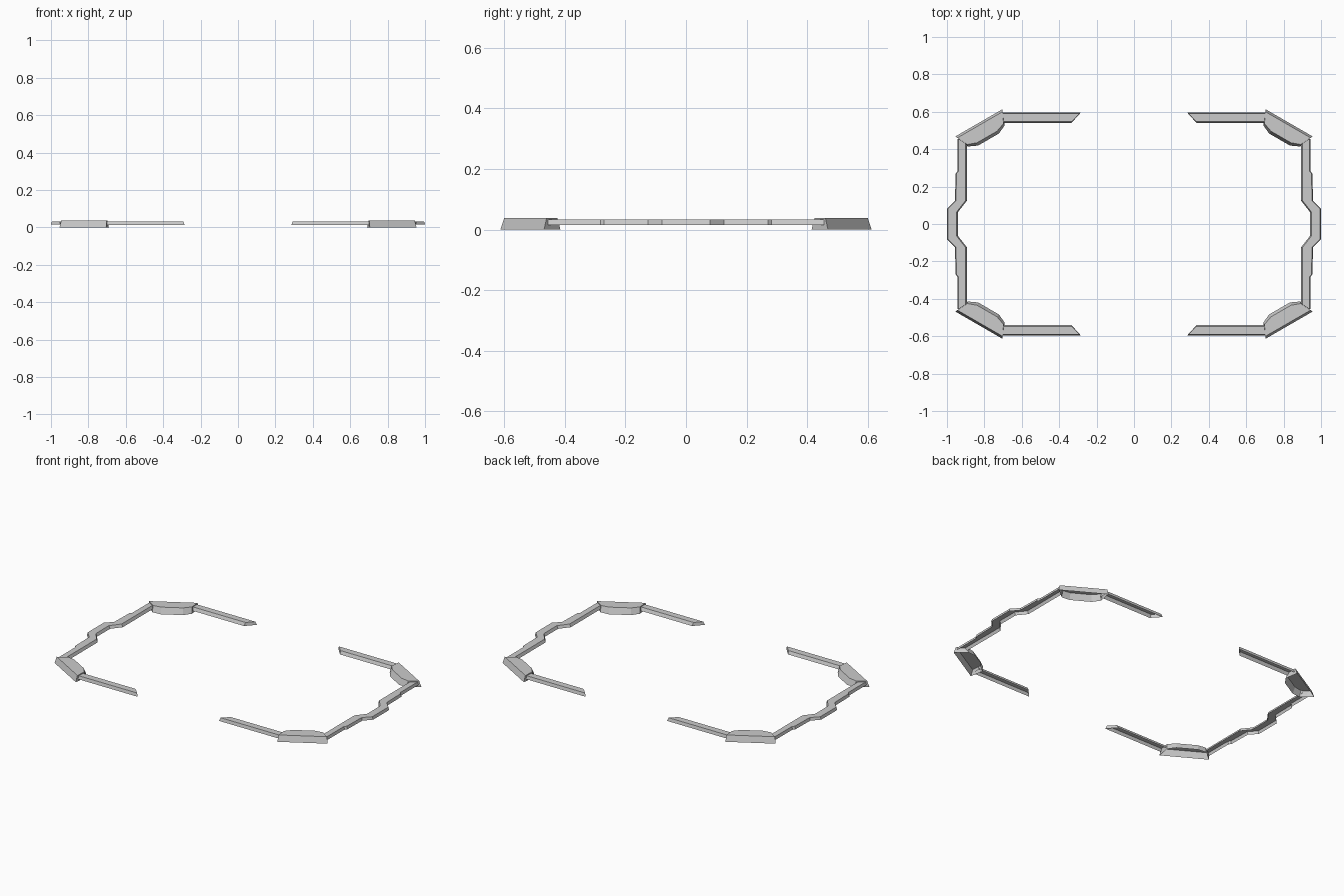
import bpy, bmesh
from math import sqrt

if "Cube" in bpy.data.objects:
    bpy.data.objects.remove(bpy.data.objects["Cube"])


def shell(name, bottom, top, z0, z1, sx=1, sy=1):
    """Open-bottomed cover: sloped walls between two outlines, plus a flat top."""
    bm = bmesh.new()
    lo = [bm.verts.new((x * sx, y * sy, z0)) for x, y in bottom]
    hi = [bm.verts.new((x * sx, y * sy, z1)) for x, y in top]
    n = len(lo)
    for i in range(n):
        j = (i + 1) % n
        bm.faces.new((lo[i], lo[j], hi[j], hi[i]))
    cap = bm.faces.new(hi)
    bmesh.ops.recalc_face_normals(bm, faces=bm.faces[:])
    cap.normal_update()
    if cap.normal.z < 0:
        bmesh.ops.reverse_faces(bm, faces=bm.faces[:])
    mesh = bpy.data.meshes.new(name)
    bm.to_mesh(mesh)
    bm.free()
    obj = bpy.data.objects.new(name, mesh)
    bpy.context.collection.objects.link(obj)


def corner_outline(half):
    """Symmetric outline (along, out) turned onto the 30 degree corner axis."""
    pts = half + [(-a, n) for a, n in reversed(half)]
    c, s = sqrt(3) / 2, 0.5
    return [((a + 0.448) * c + n * s, -(a + 0.448) * s + n * c) for a, n in pts]


# Corner covers
corner_lo = corner_outline([(0.144, 0.883), (0.114, 0.803), (0.064, 0.780)])
corner_hi = corner_outline([(0.140, 0.871), (0.112, 0.814), (0.062, 0.796)])

# Straight rails on the long sides
rail_lo = [(0.285, 0.595), (0.705, 0.595), (0.705, 0.540), (0.335, 0.540)]
rail_hi = [(0.292, 0.590), (0.705, 0.590), (0.705, 0.549), (0.332, 0.549)]

for sx, side in ((-1, "left"), (1, "right")):
    for sy, end in ((-1, "front"), (1, "back")):
        shell(f"corner_{end}_{side}", corner_lo, corner_hi, 0.0, 0.038, sx, sy)
        shell(f"rail_{end}_{side}", rail_lo, rail_hi, 0.013, 0.033, sx, sy)

# Stepped end rails
outer = [(0.943, 0.455), (0.943, 0.282), (0.954, 0.270), (0.957, 0.125), (1.0, 0.080)]
inner = [(0.893, 0.430), (0.893, 0.125), (0.940, 0.065)]


def end_outline(d_out, d_in):
    o = [(x - d_out, y) for x, y in outer]
    i = [(x + d_in, y) for x, y in inner]
    flip = lambda pts: [(x, -y) for x, y in reversed(pts)]
    return o + flip(o) + [(x, -y) for x, y in i] + list(reversed(i))


for sx, side in ((-1, "left"), (1, "right")):
    shell(f"end_rail_{side}", end_outline(0, 0), end_outline(0.005, 0.008),
          0.015, 0.033, sx)
